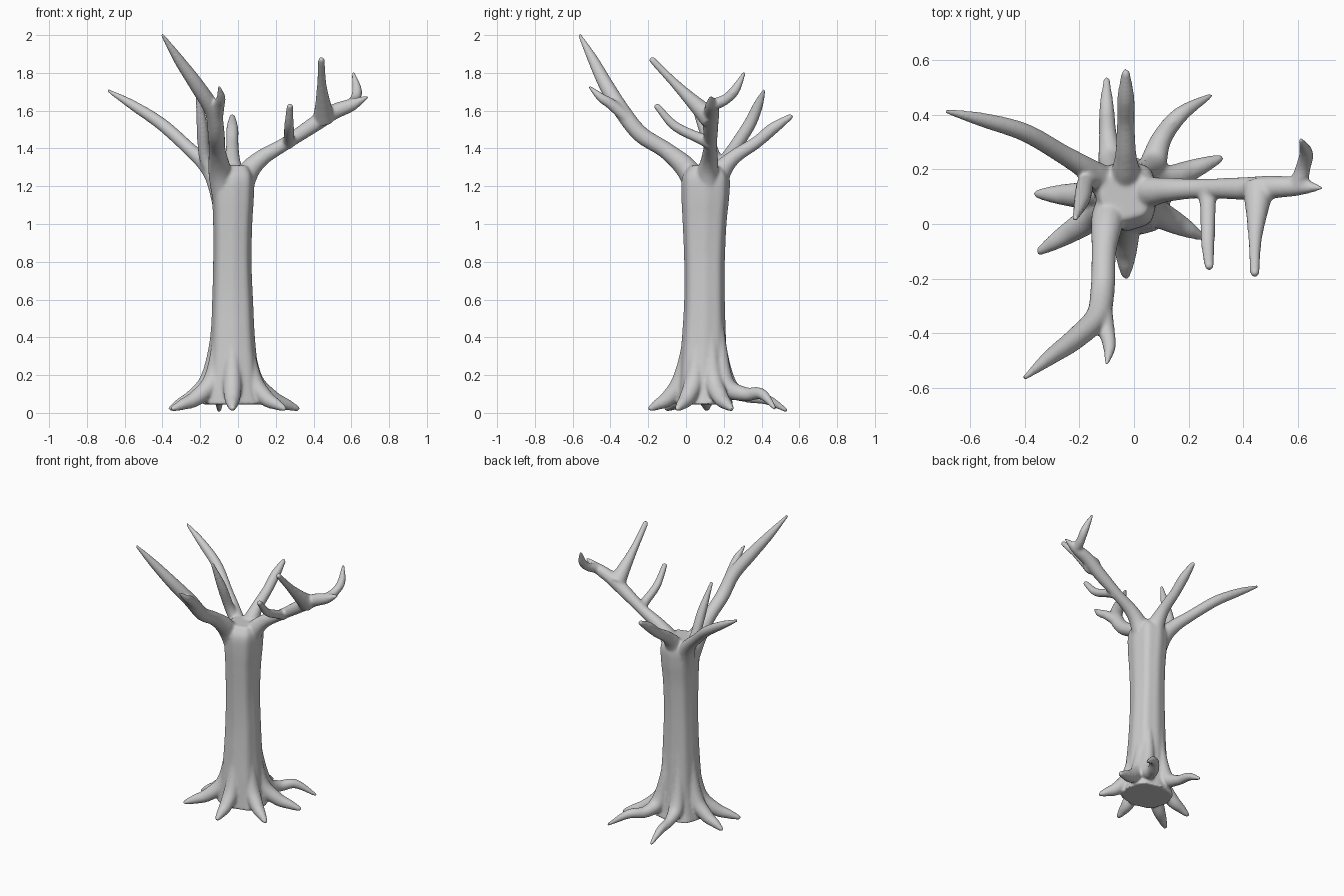
import bpy, bmesh, math
from mathutils import Vector

bm = bmesh.new()


def skin(rings):
    """Close a stack of vertex loops into a watertight tube."""
    loops = [[bm.verts.new(p) for p in r] for r in rings]
    n = len(loops[0])
    for a, b in zip(loops, loops[1:]):
        for i in range(n):
            j = (i + 1) % n
            bm.faces.new((a[i], a[j], b[j], b[i]))
    bm.faces.new(loops[0][::-1])
    bm.faces.new(loops[-1])


def spline(pts, steps=8):
    """Catmull-Rom through tuples of any length."""
    v = [Vector(p) for p in pts]
    v = [v[0] * 2 - v[1]] + v + [v[-1] * 2 - v[-2]]
    out = []
    for i in range(1, len(v) - 2):
        a, b, c, d = v[i - 1:i + 3]
        for k in range(steps):
            t = k / steps
            out.append(0.5 * (2 * b + (c - a) * t + (2 * a - 5 * b + 4 * c - d) * t * t
                              + (3 * b - a - 3 * c + d) * t ** 3))
    return out + [v[-2]]


def limb(*pts, sides=14):
    """Tapering tube; each point is x, y, z, radius."""
    s = spline(pts)
    c = [p.to_3d() for p in s]
    rad = [max(p[3], 0.006) for p in s]
    tan = [(c[min(i + 1, len(c) - 1)] - c[max(i - 1, 0)]).normalized() for i in range(len(c))]
    # rounded end
    c.append(c[-1] + tan[-1] * rad[-1] * 0.7)
    rad.append(rad[-1] * 0.6)
    tan.append(tan[-1])
    u = tan[0].orthogonal().normalized()
    rings = []
    for p, r, t in zip(c, rad, tan):
        u = (u - t * u.dot(t)).normalized()
        w = t.cross(u)
        rings.append([p + r * (math.cos(a) * u + math.sin(a) * w)
                      for a in (2 * math.pi * k / sides for k in range(sides))])
    skin(rings)


# trunk: z, x min, x max, y min, y max, rounded-square section
trunk = [(0.045, -0.19, 0.14, -0.05, 0.25), (0.12, -0.175, 0.12, -0.045, 0.235),
         (0.25, -0.155, 0.105, -0.035, 0.22), (0.4, -0.145, 0.09, -0.022, 0.212),
         (0.6, -0.137, 0.08, -0.01, 0.206), (0.8, -0.132, 0.072, -0.01, 0.206),
         (1.0, -0.132, 0.076, -0.018, 0.215), (1.15, -0.138, 0.085, -0.025, 0.23),
         (1.25, -0.14, 0.085, -0.02, 0.23), (1.31, -0.125, 0.06, 0.02, 0.19)]
rings = []
for z, x0, x1, y0, y1 in spline(trunk, 4):
    ring = []
    for k in range(40):
        a = 2 * math.pi * k / 40
        ca, sa = math.cos(a), math.sin(a)
        e = (abs(ca) ** 2.5 + abs(sa) ** 2.5) ** (-1 / 2.5)
        e *= 0.975 + 0.025 * math.cos(8 * a)      # shallow flutes
        ring.append(Vector(((x0 + x1) / 2 + (x1 - x0) / 2 * e * ca,
                            (y0 + y1) / 2 + (y1 - y0) / 2 * e * sa, z)))
    rings.append(ring)
skin(rings)

# roots: tip x, tip y, height of the arch
for tx, ty, arch in [(-0.355, 0.11, 0.055), (-0.345, -0.1, 0.05), (-0.03, -0.19, 0.05),
                     (0.245, -0.045, 0.05), (0.315, 0.24, 0.05)]:
    c = Vector((-0.03, 0.1))
    d = (Vector((tx, ty)) - c)
    L, d = d.length, d.normalized()
    at = lambda s: tuple(c + d * s)
    limb((*at(0.075), 0.6, 0.025), (*at(0.09), 0.35, 0.036), (*at(0.125), 0.17, 0.05),
         (*at(0.125 + (L - 0.125) * 0.4), arch + 0.03, 0.043),
         (*at(0.125 + (L - 0.125) * 0.75), arch * 0.9, 0.03), (*at(L), 0.022, 0.016))
# two long arched back roots
limb((-0.06, 0.17, 0.6, 0.025), (-0.07, 0.18, 0.35, 0.036), (-0.08, 0.22, 0.15, 0.05),
     (-0.095, 0.32, 0.09, 0.034), (-0.1, 0.43, 0.07, 0.027), (-0.1, 0.53, 0.014, 0.012))
limb((0.02, 0.16, 0.6, 0.025), (0.03, 0.18, 0.35, 0.036), (0.065, 0.21, 0.15, 0.05),
     (0.1, 0.31, 0.1, 0.038), (0.17, 0.4, 0.1, 0.03), (0.28, 0.47, 0.025, 0.011))

# front branch and its twig
limb((-0.07, 0.08, 1.1, 0.06), (-0.095, 0.02, 1.27, 0.062), (-0.11, -0.1, 1.385, 0.046),
     (-0.115, -0.24, 1.475, 0.045), (-0.135, -0.34, 1.6, 0.044), (-0.215, -0.42, 1.73, 0.04),
     (-0.31, -0.49, 1.865, 0.029), (-0.4, -0.563, 2.0, 0.01))
limb((-0.115, -0.3, 1.55, 0.035), (-0.1, -0.39, 1.63, 0.03), (-0.09, -0.45, 1.67, 0.024),
     (-0.1, -0.51, 1.725, 0.009))

# left branch and its twig
limb((-0.07, 0.12, 1.08, 0.06), (-0.11, 0.155, 1.23, 0.058), (-0.17, 0.2, 1.315, 0.044),
     (-0.26, 0.255, 1.4, 0.036), (-0.4, 0.335, 1.525, 0.034), (-0.55, 0.38, 1.625, 0.027),
     (-0.685, 0.412, 1.705, 0.01))
limb((-0.13, 0.17, 1.25, 0.04), (-0.175, 0.15, 1.36, 0.033), (-0.19, 0.09, 1.52, 0.03),
     (-0.215, 0.02, 1.7, 0.011))

# back branch
limb((-0.03, 0.13, 1.08, 0.06), (-0.03, 0.17, 1.25, 0.06), (-0.03, 0.25, 1.35, 0.04),
     (-0.03, 0.37, 1.43, 0.033), (-0.03, 0.46, 1.505, 0.032), (-0.03, 0.555, 1.57, 0.016))

# right branch with three twigs
limb((0.0, 0.12, 1.08, 0.06), (0.04, 0.115, 1.25, 0.06), (0.12, 0.125, 1.345, 0.045),
     (0.25, 0.13, 1.425, 0.036), (0.4, 0.13, 1.525, 0.042), (0.5, 0.135, 1.59, 0.042),
     (0.6, 0.137, 1.63, 0.034), (0.685, 0.132, 1.672, 0.009))
limb((0.265, 0.13, 1.43, 0.038), (0.27, 0.07, 1.455, 0.03), (0.27, -0.06, 1.52, 0.026),
     (0.275, -0.155, 1.625, 0.018))
limb((0.455, 0.13, 1.56, 0.06), (0.45, 0.05, 1.635, 0.042), (0.443, -0.06, 1.745, 0.025),
     (0.442, -0.18, 1.87, 0.018))
limb((0.6, 0.14, 1.63, 0.034), (0.62, 0.21, 1.66, 0.028), (0.63, 0.26, 1.71, 0.026),
     (0.61, 0.308, 1.8, 0.01))

me = bpy.data.meshes.new("tree")
bmesh.ops.recalc_face_normals(bm, faces=bm.faces)
bm.to_mesh(me)
bm.free()
tree = bpy.data.objects.new("tree", me)
bpy.context.collection.objects.link(tree)

# fuse everything into one smooth skin
rem = tree.modifiers.new("fuse", 'REMESH')
rem.mode = 'VOXEL'
rem.voxel_size = 0.008
rem.use_smooth_shade = True
sm = tree.modifiers.new("soften", 'SMOOTH')
sm.factor = 0.5
sm.iterations = 8
